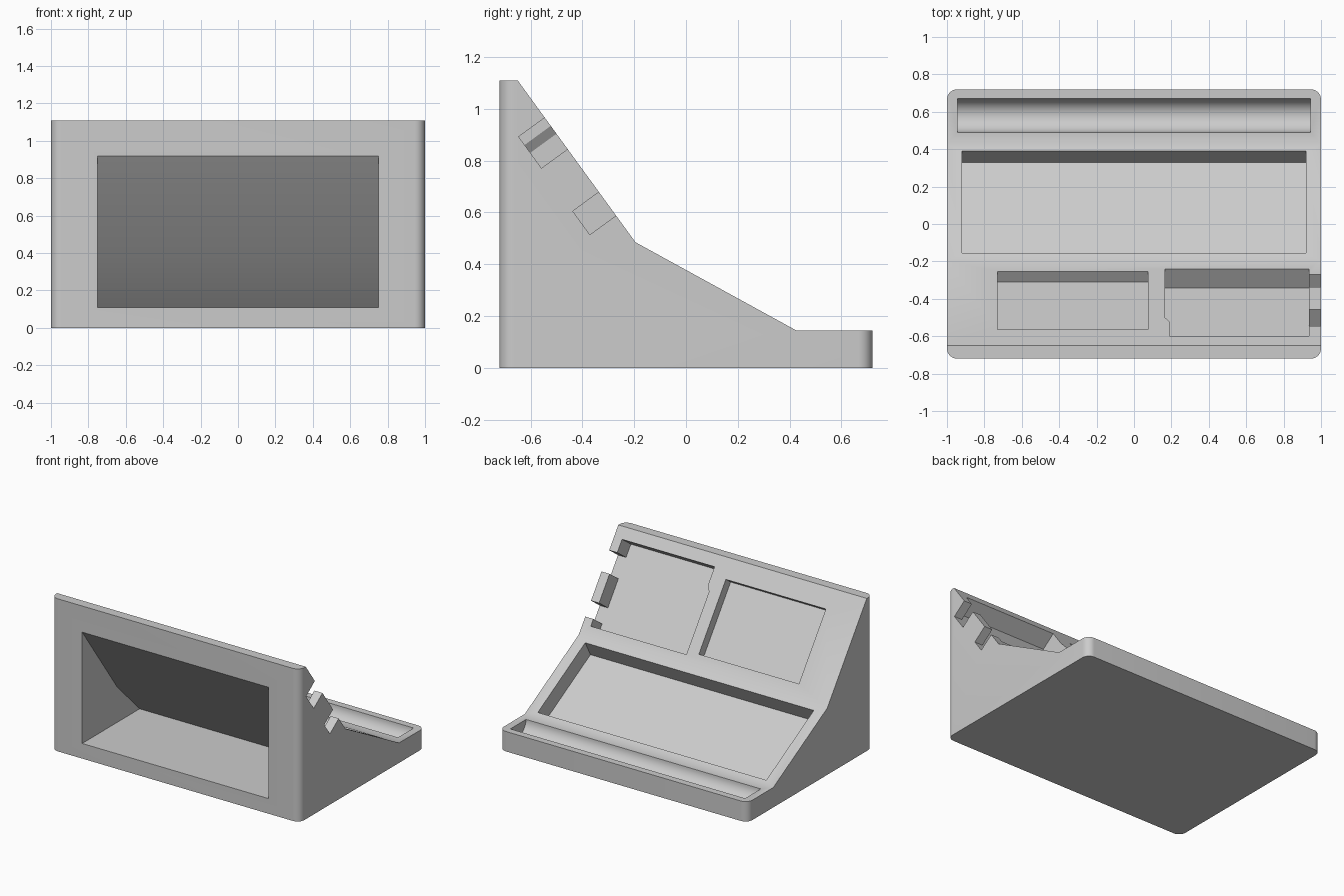
import bpy, bmesh, math
from mathutils import Matrix, Vector

cube = bpy.data.objects.get("Cube")
if cube:
    bpy.data.objects.remove(cube, do_unlink=True)

grey = bpy.data.materials.new("light grey plastic")
grey.use_nodes = True
grey.diffuse_color = (0.6, 0.6, 0.6, 1)
grey.node_tree.nodes["Principled BSDF"].inputs["Base Color"].default_value = (0.6, 0.6, 0.6, 1)


def prism(name, points, low, high, matrix, corner=0):
    """Extrude a 2D outline from low to high along local z, then place it."""
    bm = bmesh.new()
    base = bm.faces.new([bm.verts.new((a, b, low)) for a, b in points])
    ext = bmesh.ops.extrude_face_region(bm, geom=[base])
    moved = [v for v in ext["geom"] if isinstance(v, bmesh.types.BMVert)]
    bmesh.ops.translate(bm, verts=moved, vec=(0, 0, high - low))
    bm.transform(matrix)
    bmesh.ops.recalc_face_normals(bm, faces=bm.faces)
    if corner:
        # Round the upright edges at the four outer corners
        upright = [e for e in bm.edges
                   if abs((e.verts[0].co - e.verts[1].co).normalized().z) > 0.99]
        bmesh.ops.bevel(bm, geom=upright, offset=corner, segments=8,
                        profile=0.5, affect='EDGES')
    mesh = bpy.data.meshes.new(name)
    bm.to_mesh(mesh)
    bm.free()
    mesh.materials.append(grey)
    obj = bpy.data.objects.new(name, mesh)
    bpy.context.collection.objects.link(obj)
    return obj


# Local axes for side profiles: (y, z) outline extruded along x
SIDE = Matrix(((0, 0, 1, 0), (1, 0, 0, 0), (0, 1, 0, 0), (0, 0, 0, 1)))

# Wedge body with a steep upper panel and a shallow lower panel
kink, ridge, foot = (-0.195, 0.485), (-0.65, 1.11), (0.425, 0.145)
body = prism("stand_body", [(-0.72, 0), (0.72, 0), (0.72, 0.145), foot, kink,
                            ridge, (-0.72, 1.11)], -1, 1, SIDE, corner=0.055)


def cut(cutter):
    cutter.hide_render = True
    mod = body.modifiers.new(cutter.name, 'BOOLEAN')
    mod.operation = 'DIFFERENCE'
    mod.solver = 'EXACT'
    mod.object = cutter
    bpy.context.view_layer.objects.active = body
    bpy.ops.object.modifier_apply(modifier=mod.name)
    bpy.data.objects.remove(cutter, do_unlink=True)


def pocket(name, end, outline, depth):
    """Sink an (x, y) outline, read on the sloped panel, square to that panel."""
    origin = Vector((0, *kink))
    down = (Vector((0, *end)) - origin).normalized()
    if down.y < 0:
        down = -down
    normal = Vector((1, 0, 0)).cross(down)
    place = Matrix.Translation(origin) @ Matrix((Vector((1, 0, 0)), down, normal)).transposed().to_4x4()
    points = [(x, (y - kink[0]) / down.y) for x, y in outline]
    cut(prism(name, points, -depth, 0.05, place))


def box(x0, x1, y0, y1):
    return [(x0, y0), (x1, y0), (x1, y1), (x0, y1)]


# Hollow opening in the front
cut(prism("front_cavity", [(-0.9, 0.11), (-0.06, 0.11), (-0.32, 0.37),
                           (-0.72, 0.92), (-0.9, 0.92)], -0.75, 0.75, SIDE))

# Wide tray on the shallow panel
pocket("wide_tray", foot, box(-0.92, 0.92, -0.155, 0.39), 0.125)

# Shallow pocket, and deep pocket with a small stepped edge, on the steep panel
pocket("shallow_pocket", ridge, box(-0.73, 0.075, -0.565, -0.255), 0.068)
pocket("deep_pocket", ridge, [(0.19, -0.6), (0.935, -0.6), (0.935, -0.24),
                              (0.165, -0.24), (0.165, -0.5), (0.19, -0.522)], 0.125)

# Cable notches through the side wall
for y0, y1 in ((-0.545, -0.457), (-0.336, -0.27)):
    pocket("cable_notch", ridge, box(0.9, 1.1, y0, y1), 0.125)

# Round-bottomed pen groove along the low ledge
arc = [(0.58 + 0.09 * math.cos(math.pi * (1 + i / 20)),
        0.145 + 0.09 * math.sin(math.pi * (1 + i / 20))) for i in range(21)]
cut(prism("pen_groove", arc + [(0.67, 0.25), (0.49, 0.25)], -0.945, 0.945, SIDE))

# Smooth the rounded corners and groove, keep the rest crisp
body.select_set(True)
bpy.context.view_layer.objects.active = body
bpy.ops.object.shade_smooth_by_angle(angle=math.radians(30))
